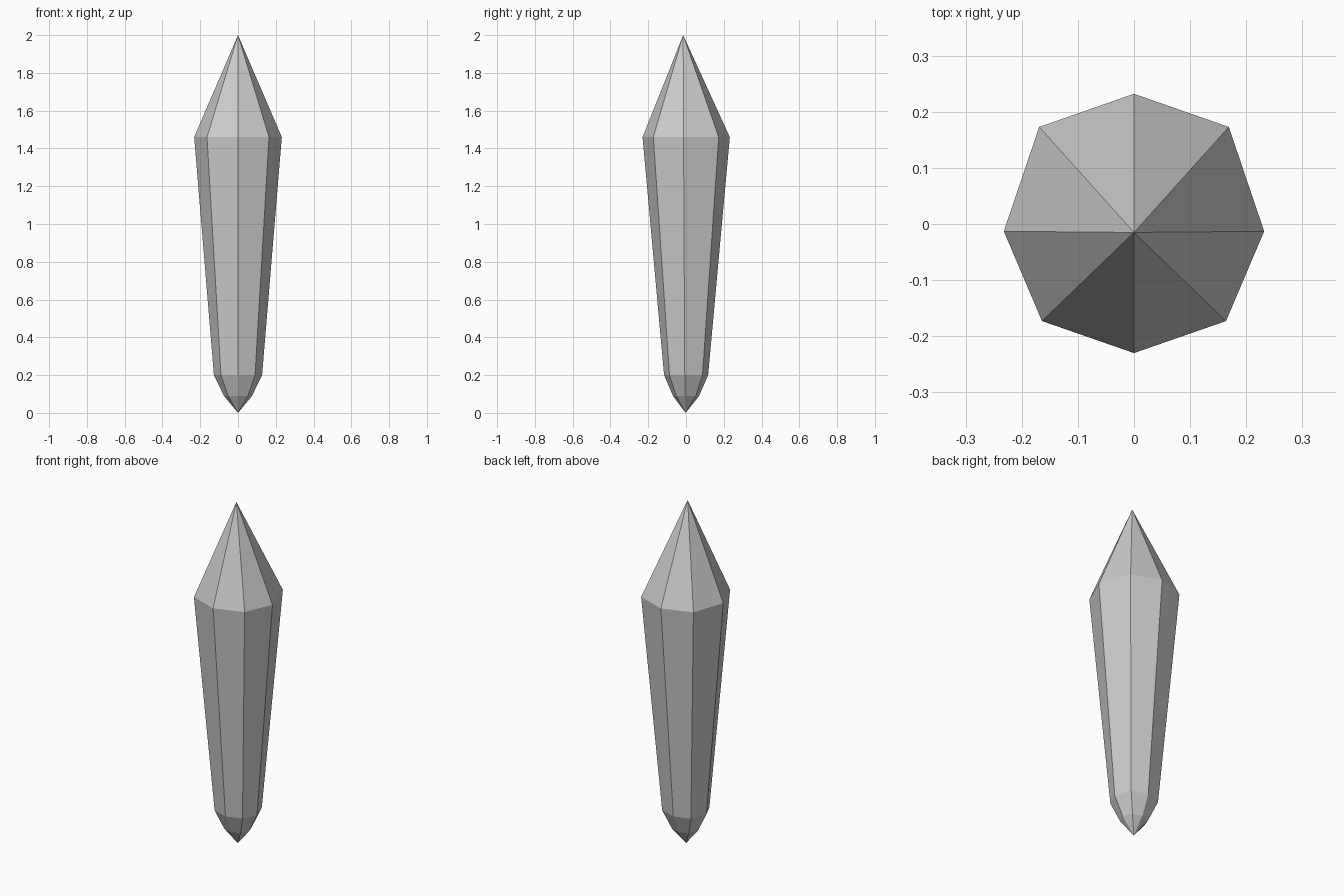
import bpy, bmesh

if "Cube" in bpy.data.objects:
    bpy.data.objects.remove(bpy.data.objects["Cube"])

# Slightly irregular eight-sided cross-section at the widest level
section = [(0, 0.232), (-0.169, 0.173), (-0.232, -0.013), (-0.164, -0.173),
           (0, -0.230), (0.164, -0.173), (0.232, -0.013), (0.169, 0.173)]
# Levels: height, x scale, y scale
levels = [(0.09, 0.32, 0.30), (0.20, 0.55, 0.505), (1.46, 1.0, 1.0)]

bm = bmesh.new()
rings = [[bm.verts.new((x * sx, y * sy, z)) for x, y in section]
         for z, sx, sy in levels]
bottom = bm.verts.new((0, -0.002, 0))
top = bm.verts.new((0, -0.015, 2))

# Long sides, then the pointed ends
n = len(section)
for i in range(n):
    j = (i + 1) % n
    for a, b in zip(rings, rings[1:]):
        bm.faces.new((a[i], a[j], b[j], b[i]))
    bm.faces.new((rings[0][j], rings[0][i], bottom))
    bm.faces.new((rings[-1][i], rings[-1][j], top))
bmesh.ops.recalc_face_normals(bm, faces=bm.faces)

mesh = bpy.data.meshes.new("crystal")
bm.to_mesh(mesh)
bm.free()
bpy.context.collection.objects.link(bpy.data.objects.new("crystal", mesh))
